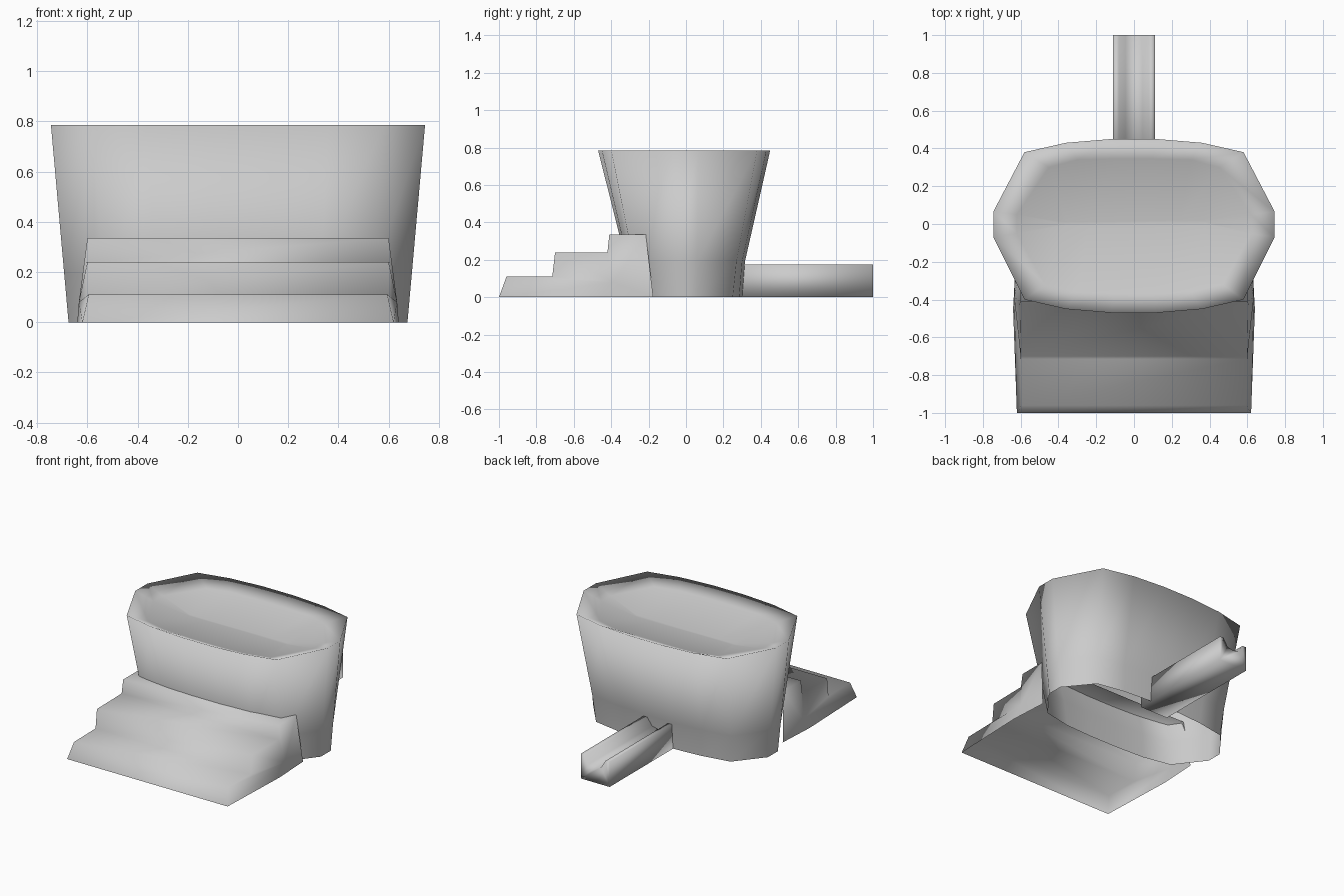
import bpy, bmesh

if "Cube" in bpy.data.objects:
    bpy.data.objects.remove(bpy.data.objects["Cube"])


def finish(name, bm, recalc=True):
    if recalc:
        bmesh.ops.recalc_face_normals(bm, faces=bm.faces[:])
    mesh = bpy.data.meshes.new(name)
    bm.to_mesh(mesh)
    bm.free()
    for p in mesh.polygons:
        p.use_smooth = True
    obj = bpy.data.objects.new(name, mesh)
    bpy.context.collection.objects.link(obj)
    return obj


def loft(name, rings):
    """Skin a stack of rings, each given as (z, right half from front to back)."""
    bm = bmesh.new()
    loops = []
    for z, half in rings:
        full = half + [(-x, y) for x, y in reversed(half)]
        loops.append([bm.verts.new((x, y, z)) for x, y in full])
    for a, b in zip(loops, loops[1:]):
        n = len(a)
        for i in range(n):
            j = (i + 1) % n
            bm.faces.new((a[i], a[j], b[j], b[i]))
    bm.faces.new(loops[-1])
    return finish(name, bm, False)


# Hopper: flared outer wall open below, rounded rim, shallow funnel to a narrow slot
base = [(.11, -.30), (.32, -.29), (.52, -.25), (.675, -.05),
        (.675, .06), (.52, .25), (.32, .285), (.11, .30)]
waist = [(.115, -.32), (.33, -.31), (.54, -.28), (.692, -.055),
         (.692, .06), (.535, .27), (.33, .30), (.115, .315)]
rim = [(.12, -.47), (.36, -.45), (.58, -.40), (.745, -.07),
       (.745, .065), (.58, .38), (.36, .43), (.12, .45)]
lip = [(.10, -.37), (.30, -.36), (.47, -.32), (.62, -.05),
       (.62, .05), (.45, .30), (.30, .34), (.10, .345)]
slot = [(.08, .0), (.24, -.004), (.36, -.004), (.38, .0),
        (.38, .012), (.36, .018), (.24, .018), (.08, .02)]
loft("hopper", [(0, base), (.19, waist), (.785, rim),
                (.74, lip), (.685, slot)])

# Front steps: shell open below and behind, profile of (y, z, half width)
profile = [(-1, 0, .62), (-.96, .11, .595), (-.715, .11, .60), (-.70, .24, .60),
           (-.42, .24, .605), (-.41, .335, .60), (-.215, .335, .60),
           (-.175, 0, .625), (-.45, 0, .64)]
bm = bmesh.new()
sides = []
for s in (-1, 1):
    edge = [bm.verts.new((s * w, y, z)) for y, z, w in profile]
    mid = bm.verts.new((s * .634, -.39, .08))
    for i in range(len(edge)):
        bm.faces.new((mid, edge[i], edge[(i + 1) % len(edge)]))
    sides.append(edge)
for i in range(6):
    bm.faces.new((sides[0][i], sides[0][i + 1], sides[1][i + 1], sides[1][i]))
finish("front_steps", bm)

# Rear spout: straight channel with a grooved top
half = [(.11, 0), (.11, .175), (.08, .175), (.045, .12)]
section = half + [(0, .11)] + [(-x, z) for x, z in reversed(half)]
bm = bmesh.new()
ends = [[bm.verts.new((x, y, z)) for x, z in section] for y in (.2, 1)]
for end in ends:
    bm.faces.new(end)
for i in range(len(section)):
    j = (i + 1) % len(section)
    bm.faces.new((ends[0][i], ends[0][j], ends[1][j], ends[1][i]))
finish("rear_spout", bm)
